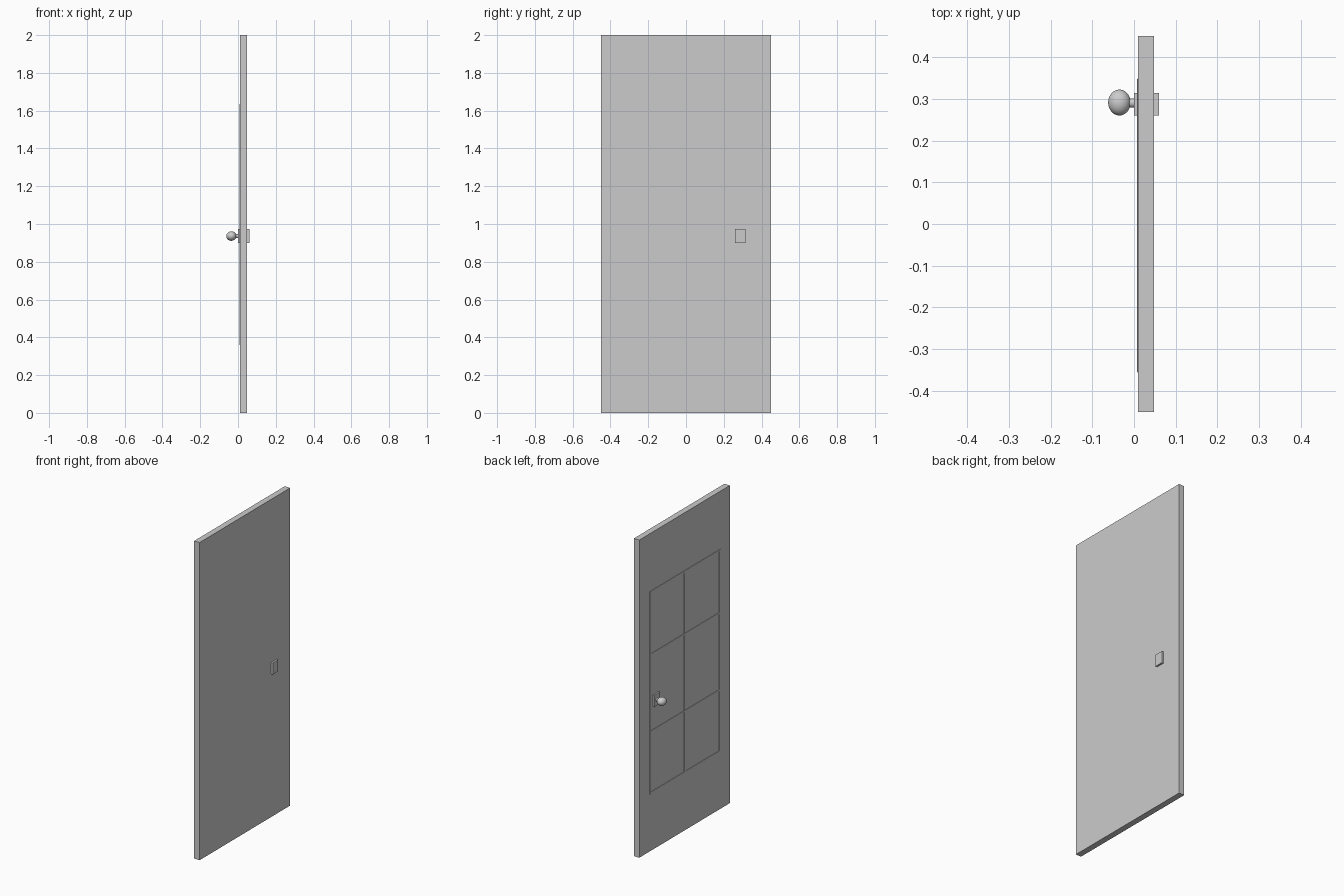
import bpy
from math import pi

if "Cube" in bpy.data.objects:
    bpy.data.objects.remove(bpy.data.objects["Cube"])


def box(name, lo, hi, bevel=0):
    c = [(a + b) / 2 for a, b in zip(lo, hi)]
    bpy.ops.mesh.primitive_cube_add(size=1, location=c)
    o = bpy.context.object
    o.name = name
    o.scale = [b - a for a, b in zip(lo, hi)]
    bpy.ops.object.transform_apply(location=False, rotation=False, scale=True)
    if bevel:
        m = o.modifiers.new("bevel", 'BEVEL')
        m.width, m.segments = bevel, 2
    return o


# Door slab, thin in x
FACE, BACK = 0.01, 0.048
box("door_slab", (FACE, -0.45, 0), (BACK, 0.45, 2))

# Slim raised mouldings dividing the -x face into six panels
PROUD, W = 0.0075, 0.006
ys = (-0.35, 0.0, 0.343)
zs = (0.365, 0.75, 1.235, 1.63)
for i, y in enumerate(ys):
    box(f"upright_moulding_{i}", (PROUD, y - W, zs[0] - W),
        (FACE + 0.003, y + W, zs[-1] + W), 0.002)
for i, z in enumerate(zs):
    box(f"cross_moulding_{i}", (PROUD, ys[0] - W, z - W),
        (FACE + 0.003, ys[-1] + W, z + W), 0.002)

# Lock plate passing through the slab, showing on both faces
KY, KZ = 0.287, 0.936
box("lock_plate", (0.0, KY - 0.027, 0.90), (0.06, KY + 0.027, 0.974))

# Knob stem
bpy.ops.mesh.primitive_cylinder_add(vertices=24, radius=0.011, depth=0.03,
                                    location=(-0.008, KY + 0.003, KZ),
                                    rotation=(0, pi / 2, 0))
bpy.context.object.name = "knob_stem"
bpy.ops.object.shade_smooth_by_angle()

# Slightly flattened round knob
bpy.ops.mesh.primitive_uv_sphere_add(segments=32, ring_count=16, radius=1,
                                     location=(-0.035, KY + 0.004, KZ),
                                     rotation=(0, pi / 2, 0))
knob = bpy.context.object
knob.name = "door_knob"
knob.scale = (0.025, 0.031, 0.027)
bpy.ops.object.shade_smooth_by_angle()
